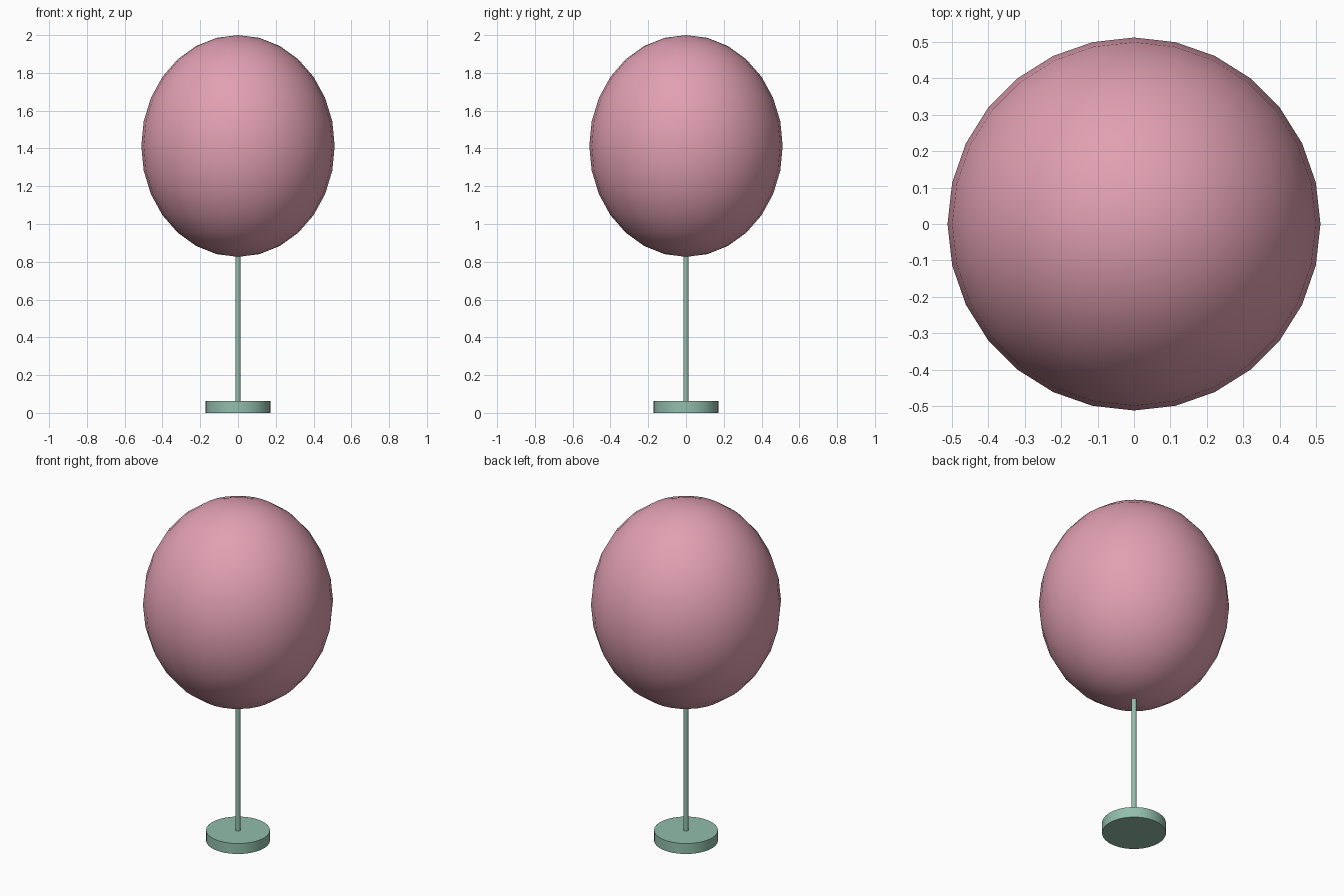
import bpy, math

if "Cube" in bpy.data.objects:
    bpy.data.objects.remove(bpy.data.objects["Cube"])


def material(name, rgb):
    # sRGB 0-255 to linear
    lin = [((c / 255 + 0.055) / 1.055) ** 2.4 for c in rgb]
    m = bpy.data.materials.new(name)
    m.diffuse_color = (*lin, 1)
    m.use_nodes = True
    m.node_tree.nodes["Principled BSDF"].inputs["Base Color"].default_value = m.diffuse_color
    return m


def finish(name, mat):
    ob = bpy.context.object
    ob.name = name
    ob.data.materials.append(mat)
    bpy.ops.object.transform_apply(location=False, rotation=False, scale=True)
    bpy.ops.object.shade_smooth_by_angle(angle=math.radians(35))


def cylinder(name, radius, z0, z1, sides, mat):
    bpy.ops.mesh.primitive_cylinder_add(vertices=sides, radius=radius, depth=z1 - z0,
                                        location=(0, 0, (z0 + z1) / 2))
    finish(name, mat)


pink = material("soft pink", (225, 160, 178))
green = material("sage green", (146, 190, 172))

# Round weighted foot and thin stick
cylinder("base", 0.172, 0, 0.062, 32, green)
cylinder("stick", 0.0145, 0.06, 0.84, 16, green)

# Tall ellipsoid balloon
bpy.ops.mesh.primitive_uv_sphere_add(segments=28, ring_count=14, radius=1, location=(0, 0, 1.413))
bpy.context.object.scale = (0.512, 0.512, 0.587)
finish("balloon", pink)
